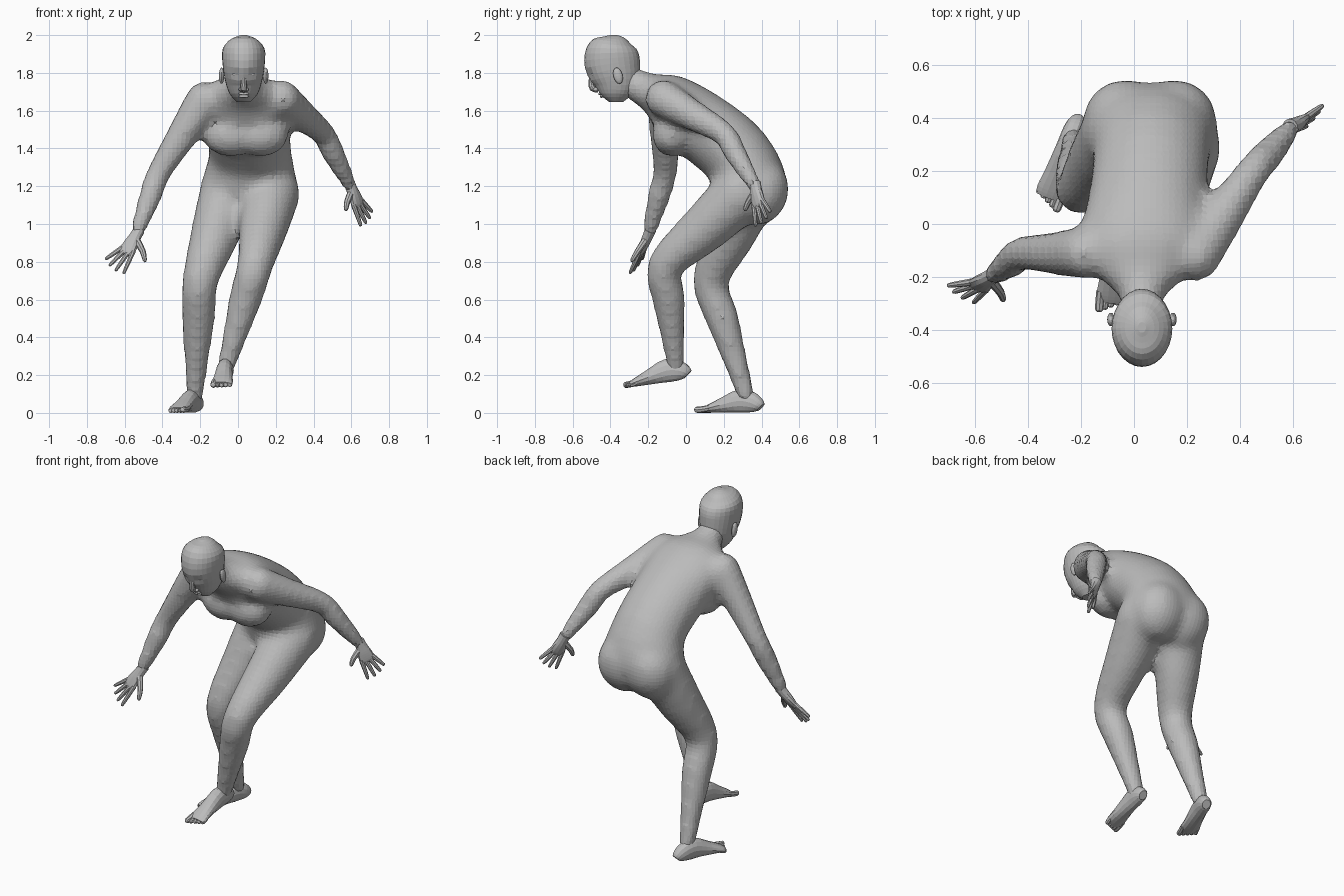
import bpy, bmesh, math
from mathutils import Vector as V, Matrix

if "Cube" in bpy.data.objects:
    bpy.data.objects.remove(bpy.data.objects["Cube"])

skin = bpy.data.materials.new("plain_grey")
skin.use_nodes = True
GREY = (0.5, 0.5, 0.5, 1)
skin.diffuse_color = GREY
skin.node_tree.nodes["Principled BSDF"].inputs["Base Color"].default_value = GREY


def spline(keys, steps):
    """Smooth curve through equal-length tuples."""
    out = []
    last = len(keys) - 1
    for i in range(last):
        before, start, end, after = (keys[max(0, min(last, i + k))] for k in (-1, 0, 1, 2))
        for s in range(steps):
            t = s / steps
            out.append([0.5 * (2 * b + (c - a) * t + (2 * a - 5 * b + 4 * c - d) * t * t
                               + (3 * b - a - 3 * c + d) * t ** 3)
                        for a, b, c, d in zip(before, start, end, after)])
    return out + [list(keys[-1])]


def tube(bm, keys, hint, sides=16, steps=3):
    """Closed elliptical tube along keys of (x, y, z, half width, half height)."""
    points = spline(keys, steps)
    rows = []
    for i, point in enumerate(points):
        ahead, behind = points[min(i + 1, len(points) - 1)], points[max(i - 1, 0)]
        along = (V(ahead[:3]) - V(behind[:3])).normalized()
        across = (V(hint) - along * along.dot(hint)).normalized()
        up = along.cross(across)
        row = []
        for k in range(sides):
            angle = math.tau * k / sides
            offset = across * point[3] * math.cos(angle) + up * point[4] * math.sin(angle)
            row.append(bm.verts.new(V(point[:3]) + offset))
        rows.append(row)
    for low, high in zip(rows, rows[1:]):
        for k in range(sides):
            following = (k + 1) % sides
            bm.faces.new((low[k], low[following], high[following], high[k]))
    bm.faces.new(rows[0][::-1])
    bm.faces.new(rows[-1])


def round_tube(bm, centres, radii, hint, sides=16, steps=3):
    tube(bm, [(*c, r, r) for c, r in zip(centres, radii)], hint, sides, steps)


def ball(bm, place, size, tilt=0):
    matrix = (Matrix.Translation(place) @ Matrix.Rotation(tilt, 4, "X")
              @ Matrix.Diagonal((*size, 1)))
    bmesh.ops.create_uvsphere(bm, u_segments=16, v_segments=10, radius=1, matrix=matrix)


def limb(bm, root, bend, end, radii, hint):
    """Arm or leg through three joints, rounded at the root, full below the bend."""
    root, bend, end = V(root), V(bend), V(end)
    centres = [root, root.lerp(bend, 0.5), bend, bend.lerp(end, 0.3), bend.lerp(end, 0.65), end]
    round_tube(bm, centres, radii, hint)
    ball(bm, root, [radii[0]] * 3)


def finish(bm, name):
    bmesh.ops.recalc_face_normals(bm, faces=bm.faces)
    mesh = bpy.data.meshes.new(name)
    bm.to_mesh(mesh)
    bm.free()
    mesh.materials.append(skin)
    part = bpy.data.objects.new(name, mesh)
    bpy.context.collection.objects.link(part)
    return part


# Trunk from crotch to neck
body = bmesh.new()
tube(body, [(.06, .34, 1.04, .1, .09), (.06, .35, 1.17, .25, .19), (.065, .27, 1.36, .22, .19),
            (.05, .08, 1.52, .225, .185), (.03, -.09, 1.65, .24, .15), (.03, -.19, 1.7, .17, .1),
            (.03, -.27, 1.74, .085, .085), (.03, -.36, 1.8, .075, .075)], (1, 0, 0), 28)
# Chest and buttocks
for side in (-1, 1):
    ball(body, (.04 + side * .08, -.07, 1.47), (.15, .11, .115), -.2)
    ball(body, (.06 + side * .09, .39, 1.17), (.165, .155, .18), -.3)

# Arms and legs
RIGHT_WRIST, LEFT_WRIST = V((-.54, -.2, .94)), V((.6, .37, 1.19))
ARM = (.1, .083, .065, .064, .053, .038)
LEG = (.155, .13, .096, .09, .067, .047)
limb(body, (-.18, -.11, 1.655), (-.42, -.11, 1.27), RIGHT_WRIST, ARM, (0, 1, 0))
limb(body, (.23, -.12, 1.665), (.45, .2, 1.48), LEFT_WRIST, ARM, (1, 0, 1))
limb(body, (-.05, .34, 1.17), (-.2, .13, .7), (-.23, .325, .07), LEG, (1, 0, 0))
limb(body, (.175, .29, 1.16), (.09, -.11, .78), (-.07, -.05, .22), LEG, (1, 0, 0))
figure = finish(body, "body")
blend = figure.modifiers.new("blend", "REMESH")
blend.mode, blend.voxel_size = "VOXEL", .024
soften = figure.modifiers.new("soften", "SMOOTH")
soften.factor, soften.iterations = .5, 10


# Hands: flat palm, four fanned fingers and a thumb
def hand(name, wrist, tip, thumb):
    bm = bmesh.new()
    tip, thumb = V(tip), V(thumb)
    reach = tip - wrist
    along = reach.normalized()
    across = thumb - wrist
    across = (across - along * across.dot(along)).normalized()
    widths = ((-.15, .031, .031), (.05, .033, .028), (.25, .042, .024), (.45, .046, .016),
              (.52, .035, .009))
    tube(bm, [(*(wrist + reach * f), w, h) for f, w, h in widths], across, 12)
    for i in range(4):
        fan = .21 * (1 - i)
        length = reach.length * (1 - .012 * i * i)
        end = wrist + (along * math.cos(fan) + across * math.sin(fan)) * length
        root = wrist + reach * .4 + across * (.033 - .022 * i)
        round_tube(bm, [root, root.lerp(end, .5), root.lerp(end, .94), end],
                   (.014, .012, .009, .003), across, 8, 2)
    root = wrist + reach * .1 + across * .015
    middle = root.lerp(thumb, .5) + across * .012
    round_tube(bm, [root, middle, root.lerp(thumb, .93), thumb],
               (.02, .016, .011, .003), along, 8, 2)
    finish(bm, name)


hand("right_hand", RIGHT_WRIST, (-.65, -.28, .75), (-.49, -.29, .8))
hand("left_hand", LEFT_WRIST, (.68, .4, 1), (.57, .31, 1.07))


# Feet: wedge from heel to ball, then five toes from the inner side out
def foot(name, heel, toe, inner):
    bm = bmesh.new()
    heel, toe = V(heel), V(toe)
    reach = toe - heel
    up = V((0, 0, 1))
    across = reach.cross(up).normalized()
    across *= inner * math.copysign(1, across.x)
    shape = ((0, .024, .028), (.04, .035, .04), (.14, .042, .055), (.32, .044, .063),
             (.6, .05, .04), (.8, .057, .023), (.88, .05, .015))
    tube(bm, [(*(heel + reach * f + up * h), w, h) for f, w, h in shape], across, 14)
    for i in range(5):
        radius = .013 if i else .017
        root = heel + reach * .77 + across * (.042 - .021 * i) + up * radius
        step = reach * (.23 - .03 * i)
        round_tube(bm, [root + up * .008, root + step * .6, root + step * .9, root + step],
                   [radius * f for f in (1, 1, .9, .4)], across, 8, 2)
    finish(bm, name)


foot("right_foot", (-.21, .395, 0), (-.335, .06, 0), 1)
foot("left_foot", (-.06, .01, .175), (-.09, -.335, .13), -1)

# Head from chin to crown, with sockets and mouth pressed in
MID = .03
head = bmesh.new()
skull = ((-.37, 1.645, .035, .035), (-.37, 1.69, .075, .09), (-.37, 1.76, .098, .125),
         (-.39, 1.85, .112, .147), (-.395, 1.93, .11, .132), (-.39, 1.98, .065, .08),
         (-.39, 2, .015, .02))
tube(head, [(MID, *row) for row in skull], (1, 0, 0), 28)
dents = [((MID + s * .042, -.51, 1.795), .026, .012) for s in (-1, 1)]
dents.append(((MID, -.46, 1.685), .02, .005))
for vert in head.verts:
    for place, radius, depth in dents:
        vert.co.y += depth * math.exp(-((vert.co - V(place)).length / radius) ** 2)
# Nose and lips
bridge = ((-.5, 1.815), (-.502, 1.75), (-.495, 1.72), (-.465, 1.705))
round_tube(head, [(MID, *row) for row in bridge], (.01, .015, .018, .012), (1, 0, 0), 10, 2)
for lip in (0, 1):
    ball(head, (MID, -.454 + lip * .008, 1.69 - lip * .014), (.028, .01, .008), .4)
# Eyes, nostrils and ears
for side in (-1, 1):
    ball(head, (MID + side * .042, -.488, 1.793), (.02, .013, .01))
    ball(head, (MID + side * .016, -.478, 1.712), (.011, .014, .01))
    ball(head, (MID + side * .117, -.36, 1.785), (.014, .024, .044), .25)
finish(head, "head")
